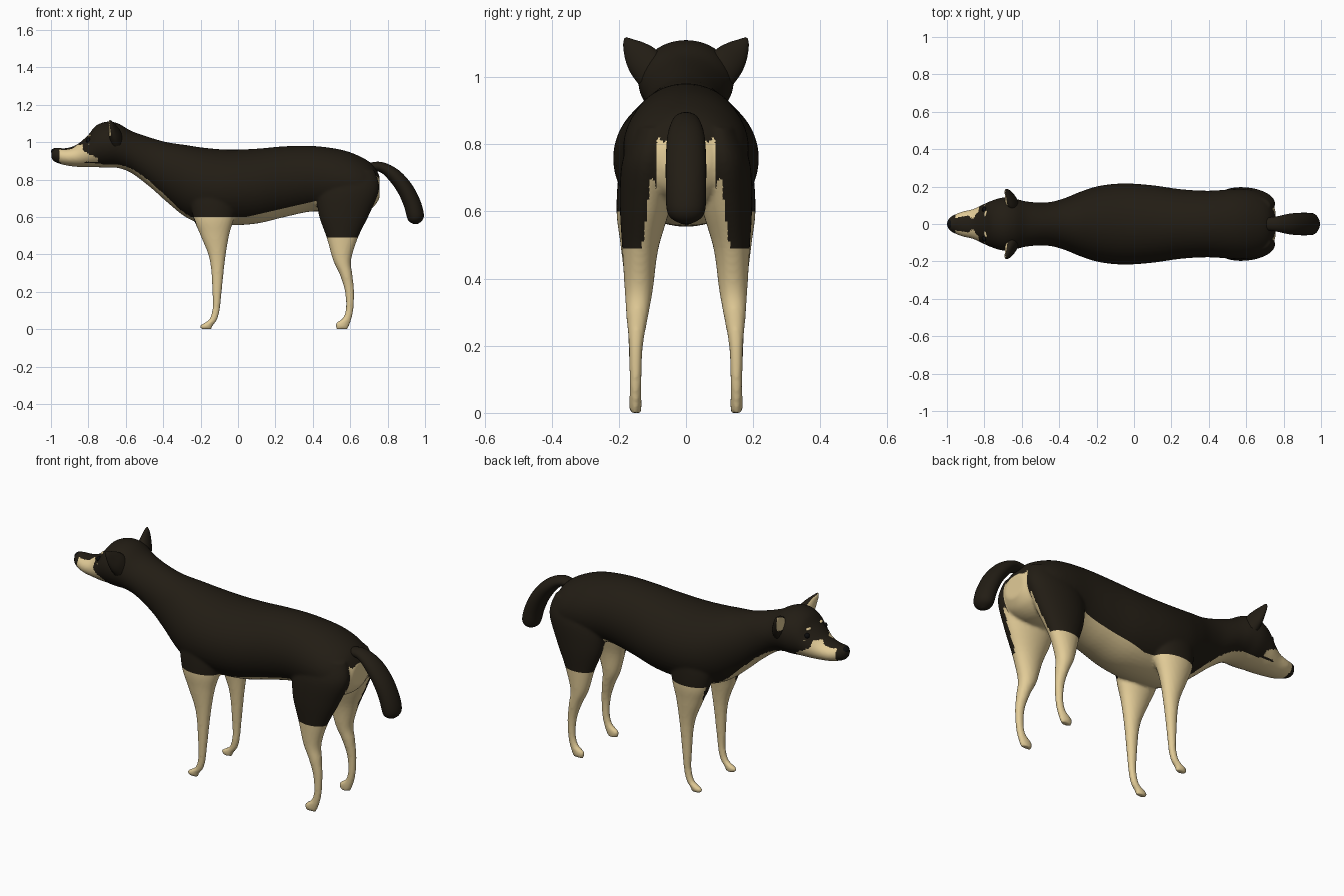
import bpy, bmesh, math
from mathutils import Vector

if "Cube" in bpy.data.objects:
    bpy.data.objects.remove(bpy.data.objects["Cube"])


def material(name, rgb):
    m = bpy.data.materials.new(name)
    m.diffuse_color = (*rgb, 1)
    m.use_nodes = True
    m.node_tree.nodes["Principled BSDF"].inputs["Base Color"].default_value = m.diffuse_color
    return m


DARK = material("dark coat", (.016, .012, .007))
CREAM = material("cream coat", (.76, .60, .31))
BLACK = material("black gloss", (.004, .004, .004))


def smooth_rows(rows, n):
    """Catmull-Rom interpolation of rows of numbers."""
    out = []
    for i in range(len(rows) - 1):
        a, b, c, d = (rows[max(0, min(len(rows) - 1, i + k))] for k in (-1, 0, 1, 2))
        for s in range(n):
            t = s / n
            out.append([.5 * (2 * q + (r - p) * t + (2 * p - 5 * q + 4 * r - w) * t * t
                              + (3 * q - p - 3 * r + w) * t ** 3)
                        for p, q, r, w in zip(a, b, c, d)])
    return out + [list(rows[-1])]


def loft(bm, rows, n=4, sides=32):
    """Rows hold centre, half-axis u and half-axis v of each elliptical ring."""
    rings = []
    for r in smooth_rows(rows, n):
        c, u, v = Vector(r[0:3]), Vector(r[3:6]), Vector(r[6:9])
        rings.append([bm.verts.new(c + u * math.cos(k * math.tau / sides)
                                   + v * math.sin(k * math.tau / sides)) for k in range(sides)])
    faces = [bm.faces.new((a[k], a[(k + 1) % sides], b[(k + 1) % sides], b[k]))
             for a, b in zip(rings, rings[1:]) for k in range(sides)]
    faces += [bm.faces.new(rings[0]), bm.faces.new(rings[-1])]
    bmesh.ops.recalc_face_normals(bm, faces=faces)


def make(bm, name, mats):
    me = bpy.data.meshes.new(name)
    bm.to_mesh(me)
    bm.free()
    ob = bpy.data.objects.new(name, me)
    bpy.context.collection.objects.link(ob)
    for m in mats:
        me.materials.append(m)
    bpy.ops.object.select_all(action='DESELECT')
    ob.select_set(True)
    bpy.context.view_layer.objects.active = ob
    bpy.ops.object.shade_smooth_by_angle(angle=math.radians(50))
    return ob


# torso, neck and head: x, top z, bottom z, half width
torso = [(-.998, .958, .912, .018), (-.975, .97, .892, .042), (-.92, .968, .876, .066),
         (-.86, .988, .868, .08), (-.80, 1.04, .866, .108), (-.76, 1.088, .866, .125),
         (-.70, 1.110, .864, .142), (-.64, 1.10, .862, .136), (-.57, 1.06, .835, .12),
         (-.47, 1.025, .76, .115), (-.38, 1.0, .68, .135), (-.28, .985, .60, .175),
         (-.18, .97, .56, .205), (-.05, .96, .555, .217), (.10, .965, .565, .207),
         (.25, .978, .60, .186), (.40, .98, .63, .178), (.55, .96, .62, .187),
         (.65, .925, .62, .178), (.72, .88, .65, .14), (.757, .82, .70, .07)]
# legs: z, front x, back x, inner y, outer y
front_leg = [(0, -.195, -.14, .134, .167), (.02, -.203, -.134, .132, .169),
             (.05, -.156, -.112, .133, .168), (.10, -.138, -.098, .132, .168),
             (.17, -.136, -.09, .130, .170), (.364, -.15, -.07, .115, .18),
             (.5, -.20, -.048, .095, .195), (.6, -.24, -.02, .07, .207),
             (.72, -.25, 0, .06, .2), (.8, -.18, -.04, .07, .18)]
hind_leg = [(0, .527, .585, .134, .167), (.03, .522, .599, .132, .169),
            (.06, .56, .608, .133, .168), (.107, .576, .617, .132, .168),
            (.2, .572, .621, .128, .17), (.29, .545, .612, .112, .178),
            (.37, .508, .605, .098, .183), (.49, .474, .642, .082, .19),
            (.62, .43, .705, .045, .197), (.75, .43, .755, .03, .19), (.85, .5, .73, .04, .15)]

bm = bmesh.new()
loft(bm, [(x, 0, (t + b) / 2, 0, w, 0, 0, 0, (t - b) / 2) for x, t, b, w in torso], 5, 48)
for leg in (front_leg, hind_leg):
    for s in (1, -1):
        loft(bm, [((f + b) / 2, s * (i + o) / 2, z, (b - f) / 2, 0, 0, 0, (o - i) / 2, 0)
                  for z, f, b, i, o in leg], 5)
body = make(bm, "dog_body", [DARK, CREAM])

# fuse the parts into one soft skin
rm = body.modifiers.new("fuse", 'REMESH')
rm.mode = 'VOXEL'
rm.voxel_size = .008
sm = body.modifiers.new("soften", 'SMOOTH')
sm.factor, sm.iterations = .5, 5
for m in list(body.modifiers):
    if m.name in ("fuse", "soften"):
        bpy.ops.object.modifier_apply(modifier=m.name)


def is_cream(c, n):
    x, y, z = c.x, abs(c.y), c.z
    inward = n.y * (1 if c.y > 0 else -1) < -.15
    if x < -.25:
        side = (-.955 < x < -.75 and .895 < z < min(.985, .96 + .3 * (x + .95))
                and y > .03 and n.z < .85 and not (x > -.83 and z > .955 - (x + .83) * .5))
        return side or (-.95 < x and n.z < -.1 and y < .072)
    if x < .05 and z < .6:
        return y < .1 or x > -.235 + (.6 - z) * .35 or z < .5
    if z < .49:
        return True
    if x < .42:
        return z < .583 + .23 * (x + .03)
    return (z < .82 and y < .088 and n.z < .3) or (inward and z < .7)


# coat markings, with clean cuts where the colours meet
bm = bmesh.new()
bm.from_mesh(body.data)
for co, no in (((0, 0, .6), (0, 0, 1)), ((0, 0, .49), (0, 0, 1)), ((0, .088, 0), (0, 1, 0)),
               ((0, -.088, 0), (0, 1, 0)), ((-.03, 0, .583), (-.23, 0, 1))):
    bmesh.ops.bisect_plane(bm, geom=bm.verts[:] + bm.edges[:] + bm.faces[:],
                           plane_co=co, plane_no=no, dist=1e-4)
bm.normal_update()
for f in bm.faces:
    f.smooth = True
    f.material_index = int(is_cream(f.calc_center_median(), f.normal))
bm.to_mesh(body.data)
bm.free()

# tail: x, z, side half width, thickness, direction angle
bm = bmesh.new()
tail = [(.68, .865, .03, .02, 10), (.76, .868, .04, .027, -8), (.83, .826, .055, .037, -38),
        (.89, .755, .06, .043, -55), (.93, .675, .06, .046, -70), (.948, .61, .058, .046, -80),
        (.95, .58, .045, .036, -85), (.951, .562, .012, .01, -88)]
loft(bm, [(x, 0, z, 0, w, 0, -t * math.sin(math.radians(a)), 0, t * math.cos(math.radians(a)))
          for x, z, w, t, a in tail], 5)
make(bm, "tail", [DARK])

for s, side in ((1, "left"), (-1, "right")):
    # ear: flattened cone leaning outward, cream inside
    bm = bmesh.new()
    ear = [(-.652, .105, 1.02, .036, .036, -.042), (-.66, .13, 1.05, .03, .036, -.036),
           (-.67, .154, 1.078, .02, .027, -.025), (-.68, .173, 1.103, .012, .014, -.010),
           (-.685, .181, 1.117, .003, .003, -.002)]
    loft(bm, [(x, s * y, z, u, 0, 0, 0, s * vy, vz) for x, y, z, u, vy, vz in ear], 5)
    bm.normal_update()
    for f in bm.faces:
        f.material_index = int(f.normal.x < -.72 and f.calc_center_median().z > 1.035)
    make(bm, side + "_ear", [DARK, CREAM])

    # eye and the two small cream marks around it
    for name, loc, scale, mat in (("eye", (-.800, .078, 1.008), (.014, .014, .014), BLACK),
                                  ("brow", (-.790, .052, 1.034), (.012, .02, .008), CREAM),
                                  ("cheek_mark", (-.792, .090, .988), (.012, .014, .006), CREAM)):
        bm = bmesh.new()
        bmesh.ops.create_uvsphere(bm, u_segments=16, v_segments=10, radius=1)
        ob = make(bm, side + "_" + name, [mat])
        ob.location = (loc[0], s * loc[1], loc[2])
        ob.scale = scale

# nose
bm = bmesh.new()
bmesh.ops.create_uvsphere(bm, u_segments=20, v_segments=12, radius=1)
nose = make(bm, "nose", [BLACK])
nose.location, nose.scale = (-.978, 0, .95), (.022, .026, .018)
